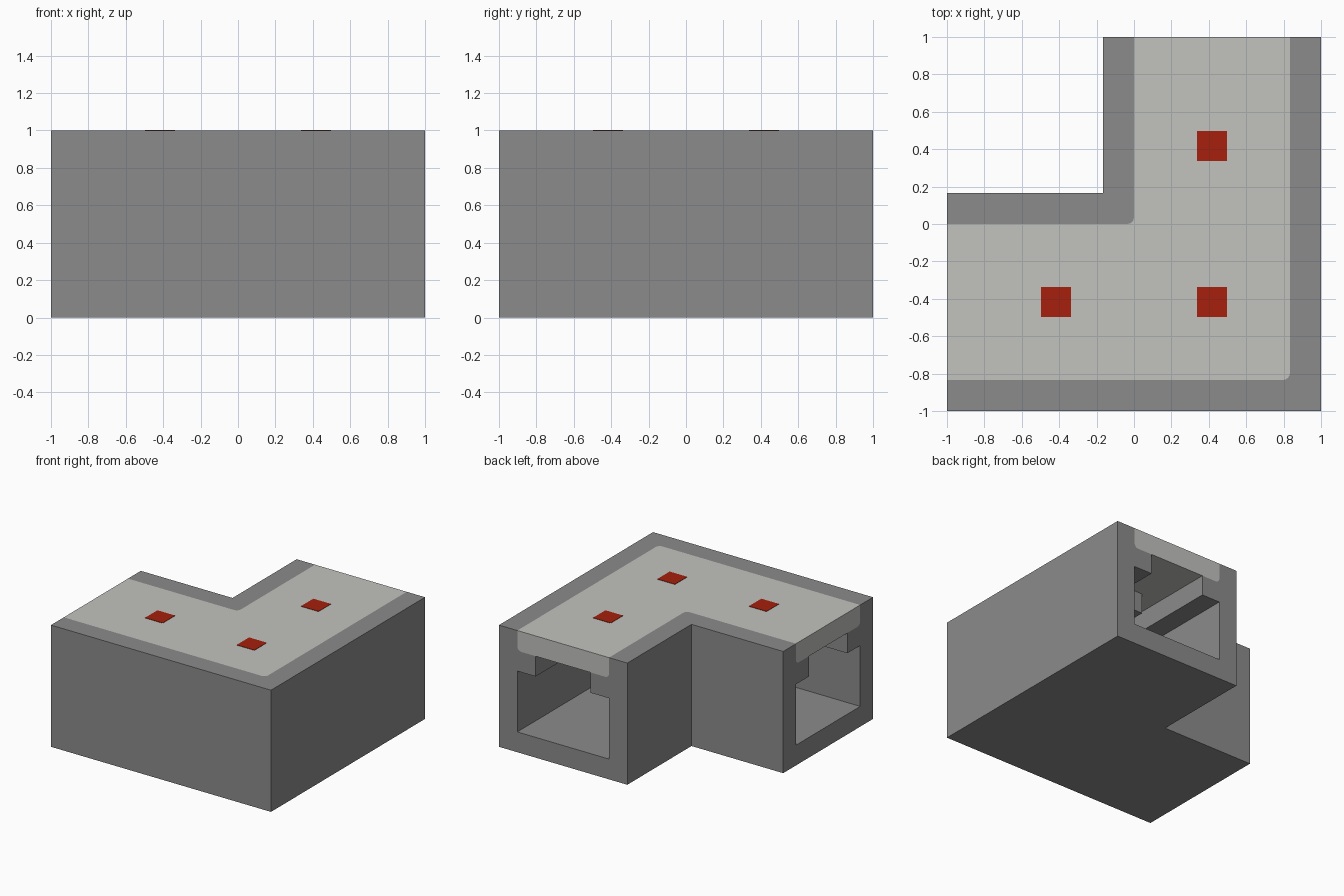
import bpy, bmesh, math

cube = bpy.data.objects.get("Cube")
if cube:
    bpy.data.objects.remove(cube, do_unlink=True)


def material(name, rgb):
    m = bpy.data.materials.new(name)
    m.use_nodes = True
    m.diffuse_color = (*rgb, 1)
    m.node_tree.nodes["Principled BSDF"].inputs["Base Color"].default_value = (*rgb, 1)
    return m


grey = material("grey", (0.26, 0.26, 0.26))
pale = material("pale_grey", (0.54, 0.54, 0.52))
red = material("red", (0.38, 0.014, 0.004))

MID = 5 / 12      # distance of the channel centreline from the middle
WALL = 1 / 6      # wall thickness
HALF = 7 / 12     # half the width of an arm
INNER = HALF - WALL
SLOT = 0.25       # half the width of the slot
R = 0.035         # rounding of the panel edges
STEPS = 4


def finish(name, bm, mat):
    bmesh.ops.remove_doubles(bm, verts=bm.verts, dist=0.0005)
    bmesh.ops.recalc_face_normals(bm, faces=bm.faces)
    mesh = bpy.data.meshes.new(name)
    bm.to_mesh(mesh)
    bm.free()
    mesh.materials.append(mat)
    ob = bpy.data.objects.new(name, mesh)
    bpy.context.collection.objects.link(ob)
    return ob


def sweep_corner(name, half_section, mat):
    """Mirror a half section (offset, height) and sweep it round the L bend."""
    section = half_section + [(-u, z) for u, z in reversed(half_section)]
    bm = bmesh.new()
    strips = []
    for u, z in section:
        cx, cy = MID + u, -MID - u
        r = R if abs(u) < 0.5 and z > 0.85 else 0
        path = [(-1, cy)]
        for i in range(STEPS + 1):
            a = math.pi / 2 * (i / STEPS - 1)
            path.append((cx - r + r * math.cos(a), cy + r + r * math.sin(a)))
        path.append((cx, 1))
        strips.append([bm.verts.new((x, y, z)) for x, y in path])
    for a, b in zip(strips, strips[1:] + strips[:1]):
        for i in range(len(a) - 1):
            bm.faces.new((a[i], a[i + 1], b[i + 1], b[i]))
    bm.faces.new([s[0] for s in strips])
    bm.faces.new([s[-1] for s in strips])
    return finish(name, bm, mat)


def box(name, x, y, size, z0, z1, mat):
    bm = bmesh.new()
    bmesh.ops.create_cube(bm, size=1)
    for v in bm.verts:
        v.co = (x + v.co.x * size, y + v.co.y * size, z0 + (v.co.z + 0.5) * (z1 - z0))
    return finish(name, bm, mat)


# Rounded lower edge shared by the panel and its seat
ledge, shoulder = 1 - WALL, 1 - 2 * WALL
rounding = []
for i in range(STEPS + 1):
    a = math.pi / 2 * i / STEPS
    rounding.append((INNER - R + R * math.cos(a), ledge + R - R * math.sin(a)))

# Hollow corner body: channel below, narrower slot above, panel seat on top
sweep_corner("corner_body",
             [(HALF, 0), (HALF, 1), (INNER, 1)] + rounding
             + [(SLOT, ledge), (SLOT, shoulder), (INNER, shoulder), (INNER, WALL)], grey)

# Inlaid top panel
sweep_corner("top_panel", [(INNER, 1)] + rounding, pale)

# Square markers on the panel, with posts hanging in the slot
spots = {"side": (-MID, -MID), "corner": (MID, -MID), "back": (MID, MID)}
for label, (x, y) in spots.items():
    box(label + "_marker", x, y, 0.16, 0.995, 1.003, red)
    box(label + "_post", x, y, 0.16, shoulder, ledge, grey)
